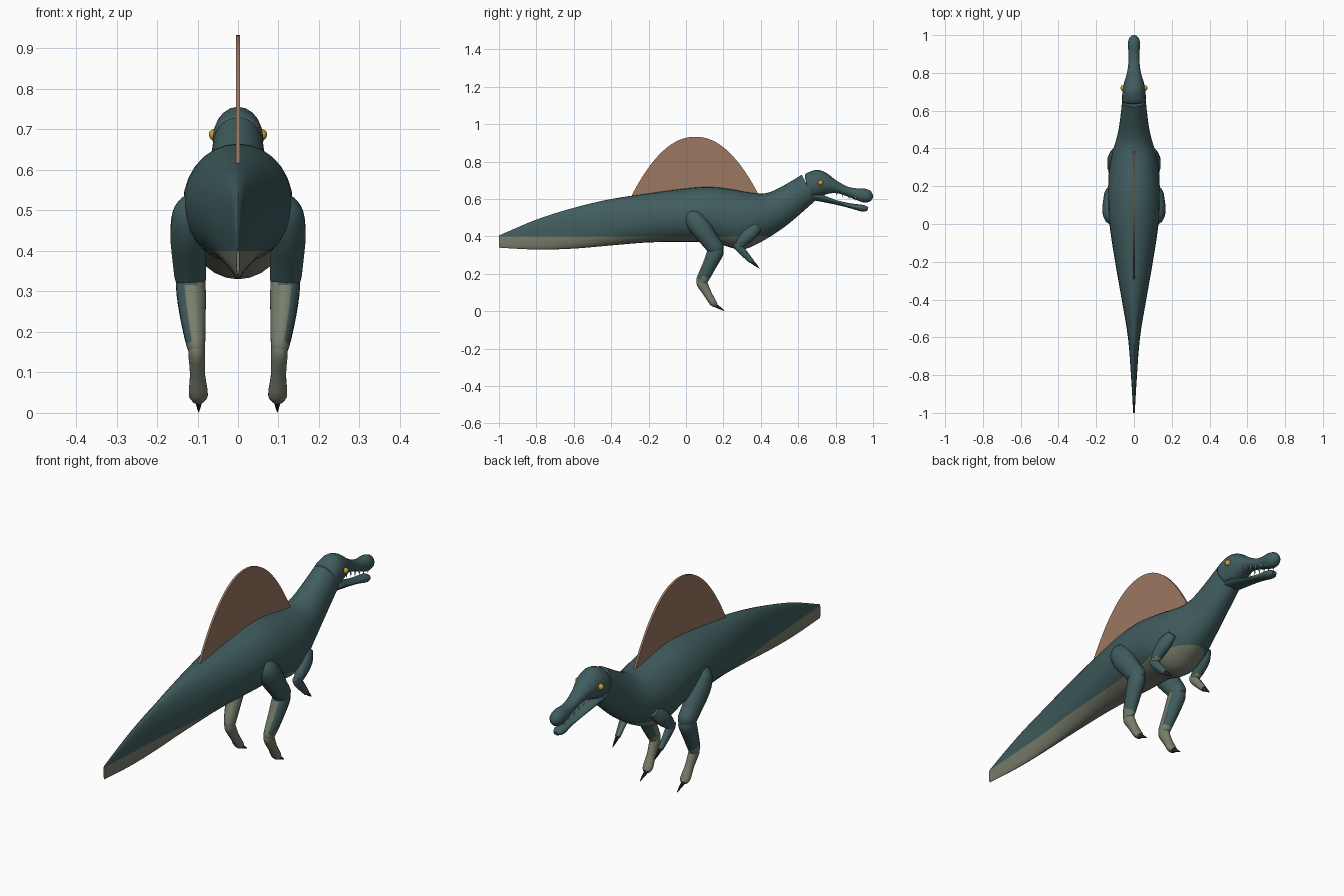
import bpy, bmesh, math
from mathutils import Vector

cube = bpy.data.objects.get("Cube")
if cube:
    bpy.data.objects.remove(cube)


def material(name, rgb):
    m = bpy.data.materials.new(name)
    m.use_nodes = True
    m.diffuse_color = (*rgb, 1)
    m.node_tree.nodes["Principled BSDF"].inputs["Base Color"].default_value = (*rgb, 1)
    return m


TEAL = material("teal hide", (0.052, 0.108, 0.112))
BELLY = material("pale belly", (0.19, 0.21, 0.15))
SAIL = material("brown sail", (0.33, 0.185, 0.12))
GOLD = material("gold eye", (0.62, 0.36, 0.03))
CLAW = material("dark claw", (0.02, 0.022, 0.025))
IVORY = material("ivory tooth", (0.75, 0.72, 0.62))


def finish(name, bm, mats, rule=None, angle=40):
    bmesh.ops.recalc_face_normals(bm, faces=bm.faces)
    bm.normal_update()
    if rule:
        for f in bm.faces:
            f.material_index = int(rule(f.calc_center_median(), f.normal))
    me = bpy.data.meshes.new(name)
    bm.to_mesh(me)
    bm.free()
    ob = bpy.data.objects.new(name, me)
    bpy.context.collection.objects.link(ob)
    for m in mats:
        me.materials.append(m)
    bpy.ops.object.select_all(action="DESELECT")
    ob.select_set(True)
    bpy.context.view_layer.objects.active = ob
    bpy.ops.object.shade_smooth_by_angle(angle=math.radians(angle))
    return ob


def smooth_rows(rows, steps):
    """Catmull-Rom interpolation of the section rows."""
    v = [Vector(r) for r in rows]
    v = [v[0]] + v + [v[-1]]
    out = []
    for a, b, c, d in zip(v, v[1:], v[2:], v[3:]):
        for i in range(steps):
            t = i / steps
            out.append(b + (c - a) * (t / 2) + (2 * a - 5 * b + 4 * c - d) * (t * t / 2)
                       + (3 * b - a - 3 * c + d) * (t ** 3 / 2))
    return out + [v[-1]]


def loft(rows, steps=3, sides=20):
    """Rows: centre x, top y, top z, bottom y, bottom z, half width."""
    bm = bmesh.new()
    rings = []
    for x, ty, tz, by, bz, w in smooth_rows(rows, steps):
        ring = []
        for k in range(sides):
            a = math.tau * k / sides
            s = (1 + math.cos(a)) / 2
            ring.append(bm.verts.new((x + w * math.sin(a), by + (ty - by) * s, bz + (tz - bz) * s)))
        rings.append(ring)
    for p, q in zip(rings, rings[1:]):
        for k in range(sides):
            n = (k + 1) % sides
            bm.faces.new((p[k], p[n], q[n], q[k]))
    bm.faces.new(rings[0])
    bm.faces.new(rings[-1])
    return bm


def limb(path, steps=3, sides=14):
    """Path points: x, y, z, side radius, fore-aft radius."""
    rows = []
    for i, (x, y, z, rx, ry) in enumerate(path):
        p, q = path[max(i - 1, 0)], path[min(i + 1, len(path) - 1)]
        d = Vector((q[1] - p[1], q[2] - p[2])).normalized() * ry
        rows.append((x, y - d.y, z + d.x, y + d.y, z - d.x, rx))
    return loft(rows, steps, sides)


def mirrored(path, side):
    return [(side * p[0], *p[1:]) for p in path]


# Body, tail and neck, cut along the belly line
body = loft([
    (0, -1.0, .405, -1.0, .34, .004), (0, -.8, .49, -.8, .33, .016),
    (0, -.6, .553, -.6, .335, .032), (0, -.4, .6, -.4, .352, .065),
    (0, -.2, .63, -.2, .368, .1), (0, 0, .657, 0, .37, .13),
    (0, .13, .665, .15, .365, .136), (0, .24, .653, .29, .33, .134),
    (0, .34, .635, .39, .365, .118), (0, .42, .63, .49, .425, .092),
    (0, .5, .66, .57, .485, .076), (0, .62, .73, .69, .59, .062)], 4, 28)
bmesh.ops.bisect_plane(body, geom=body.verts[:] + body.edges[:] + body.faces[:],
                       plane_co=(0, 0, .4), plane_no=(0, 0, 1))
finish("body", body, [TEAL, BELLY], lambda c, n: c.z < .4)

# Head with long upper jaw
finish("upper_jaw", loft([
    (0, .635, .72, .655, .63, .05), (0, .645, .738, .66, .605, .062),
    (0, .7, .756, .7, .607, .061), (0, .75, .74, .75, .625, .052),
    (0, .8, .702, .8, .632, .037), (0, .86, .668, .86, .615, .029),
    (0, .91, .657, .91, .595, .029), (0, .95, .657, .95, .582, .033),
    (0, .985, .645, .98, .585, .026), (0, 1.0, .622, .998, .602, .009)], 3), [TEAL])

# Lower jaw
finish("lower_jaw", loft([
    (0, .66, .63, .66, .595, .045), (0, .72, .625, .71, .588, .046),
    (0, .8, .595, .8, .57, .033), (0, .88, .577, .88, .55, .026),
    (0, .95, .568, .94, .533, .027), (0, .975, .555, .97, .538, .012)], 3), [TEAL])

# Dorsal sail
sail = bmesh.new()
edge = []
for i in range(33):
    u = -1 + i / 16
    edge.append((.05 + .35 * u, .6 + .333 * (1 - abs(u) ** 2.1)))
face = sail.faces.new([sail.verts.new((-.005, y, z)) for y, z in edge])
ext = bmesh.ops.extrude_face_region(sail, geom=[face])
bmesh.ops.translate(sail, vec=(.01, 0, 0),
                    verts=[g for g in ext["geom"] if isinstance(g, bmesh.types.BMVert)])
finish("sail", sail, [SAIL])

THIGH = [(.105, .015, .535, .02, .02), (.115, .035, .505, .042, .046),
         (.122, .075, .45, .046, .056), (.12, .13, .375, .042, .047),
         (.117, .165, .33, .038, .043), (.115, .18, .31, .022, .025)]
SHIN = [(.117, .172, .35, .022, .022), (.117, .16, .32, .037, .043),
        (.112, .125, .245, .033, .037), (.104, .085, .165, .023, .031),
        (.102, .076, .145, .014, .018)]
FOOT = [(.102, .078, .175, .016, .02), (.102, .085, .15, .021, .029),
        (.1, .115, .095, .019, .022), (.098, .145, .045, .024, .019),
        (.098, .16, .03, .014, .012)]
TOE = [(.097, .15, .035, .009, .011), (.097, .18, .018, .006, .007), (.097, .205, .002, .001, .001)]
UPPER_ARM = [(.1, .385, .455, .02, .025), (.112, .35, .42, .027, .036),
             (.117, .3, .375, .024, .029), (.116, .272, .345, .014, .017)]
FOREARM = [(.116, .265, .365, .014, .015), (.116, .28, .345, .019, .022),
           (.114, .32, .3, .015, .018), (.112, .352, .265, .011, .013)]
HAND_CLAW = [(.112, .345, .272, .009, .011), (.111, .37, .25, .006, .008), (.11, .392, .23, .001, .001)]

for side, label in ((1, "left"), (-1, "right")):
    # Shins and forearms are pale on the inner and rear faces
    def inner(c, n, s=side):
        return c.z < .18 or (c.z < .325 and n.x * s < .5 and n.y < .25)

    def under(c, n, s=side):
        return n.x * s < .3 and n.z < .5

    def low(c, n):
        return c.z < .36 and n.z < -.3

    for part, path, rule in (("thigh", THIGH, None), ("shin", SHIN, inner),
                             ("foot", FOOT, inner), ("upper_arm", UPPER_ARM, low),
                             ("forearm", FOREARM, under)):
        finish(f"{label}_{part}", limb(mirrored(path, side)), [TEAL, BELLY], rule)
    for part, path in (("toe_claw", TOE), ("hand_claw", HAND_CLAW)):
        finish(f"{label}_{part}", limb(mirrored(path, side), 2, 8), [CLAW])

    # Eye
    eye = bmesh.new()
    bmesh.ops.create_uvsphere(eye, u_segments=16, v_segments=10, radius=.014)
    bmesh.ops.translate(eye, verts=eye.verts, vec=(side * .058, .72, .687))
    finish(f"{label}_eye", eye, [GOLD])

    # Teeth hanging from the upper jaw
    teeth = bmesh.new()
    for i in range(6):
        t = i / 5
        y = .77 + .17 * t
        tooth = bmesh.ops.create_cone(teeth, segments=6, radius1=.001, radius2=.004,
                                      depth=.02, cap_ends=True)["verts"]
        bmesh.ops.translate(teeth, verts=tooth,
                            vec=(side * (.029 - .008 * t), y, .638 - .047 * t))
    finish(f"{label}_teeth", teeth, [IVORY])
